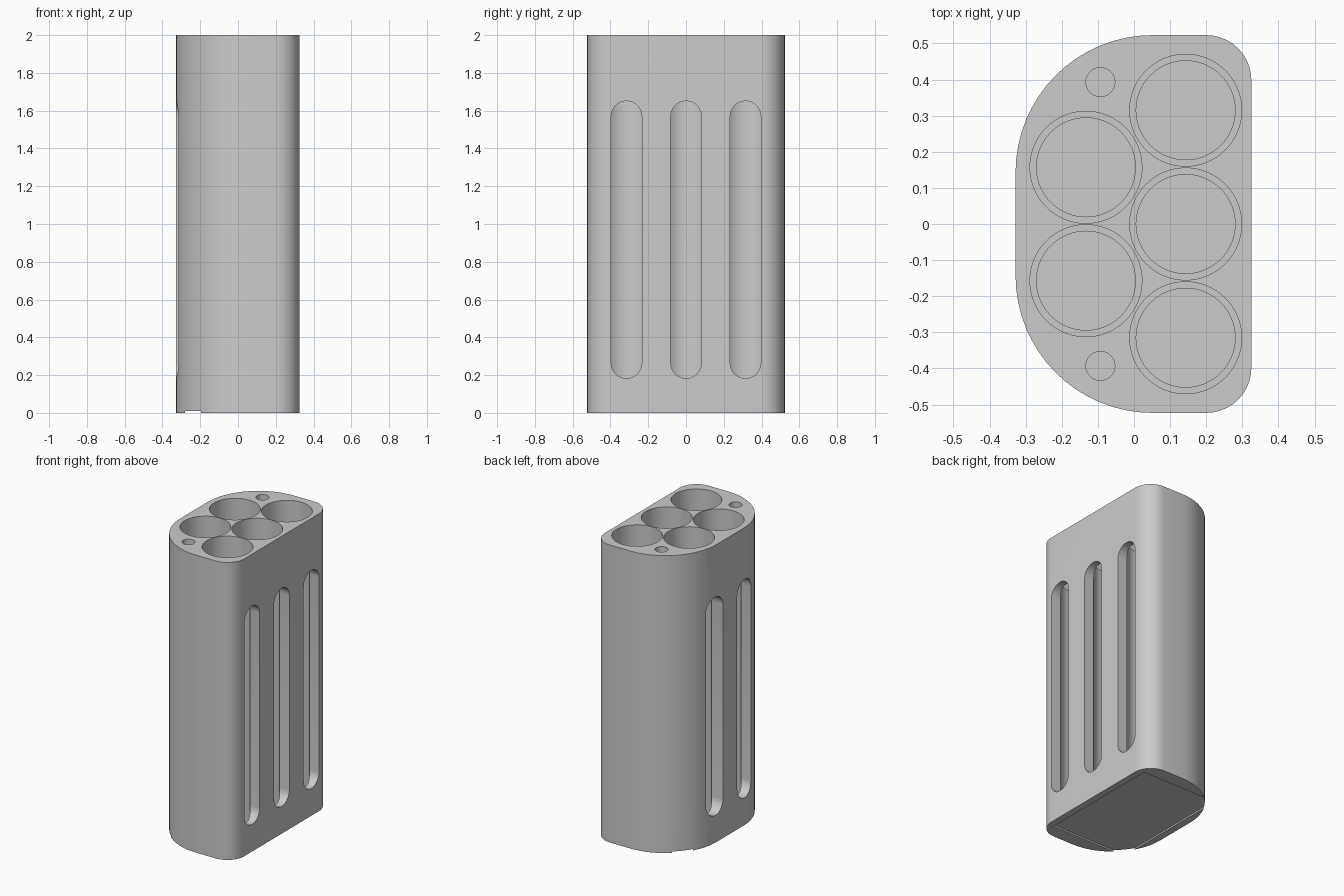
import bpy
import bmesh
from math import sin, cos, pi, radians
from mathutils import Matrix

if "Cube" in bpy.data.objects:
    bpy.data.objects.remove(bpy.data.objects["Cube"], do_unlink=True)

grey = bpy.data.materials.new("plain_grey")
grey.use_nodes = True
colour = (0.6, 0.6, 0.6, 1)
grey.diffuse_color = colour
grey.node_tree.nodes["Principled BSDF"].inputs["Base Color"].default_value = colour

HEIGHT = 2.0


def arc(cx, cy, r, start, end, steps):
    """Points along an arc, angles in degrees."""
    angles = [radians(start + (end - start) * i / steps) for i in range(steps + 1)]
    return [(cx + r * cos(a), cy + r * sin(a)) for a in angles]


def prism(name, outline, low, high, turn=None):
    """Extrude a flat outline from low to high, optionally turned."""
    bm = bmesh.new()
    face = bm.faces.new([bm.verts.new((x, y, low)) for x, y in outline])
    top = bmesh.ops.extrude_face_region(bm, geom=[face])["geom"]
    verts = [v for v in top if isinstance(v, bmesh.types.BMVert)]
    bmesh.ops.translate(bm, verts=verts, vec=(0, 0, high - low))
    if turn:
        bmesh.ops.transform(bm, matrix=turn, verts=bm.verts)
    bmesh.ops.recalc_face_normals(bm, faces=bm.faces)
    mesh = bpy.data.meshes.new(name)
    bm.to_mesh(mesh)
    bm.free()
    mesh.materials.append(grey)
    obj = bpy.data.objects.new(name, mesh)
    bpy.context.scene.collection.objects.link(obj)
    return obj


def cut(cutter):
    """Subtract a cutter from the body and throw it away."""
    bpy.context.view_layer.objects.active = body
    mod = body.modifiers.new("cut", "BOOLEAN")
    mod.operation = "DIFFERENCE"
    mod.solver = "EXACT"
    mod.object = cutter
    bpy.ops.object.modifier_apply(modifier=mod.name)
    bpy.data.objects.remove(cutter, do_unlink=True)


def bore(x, y, r, floor):
    cut(prism("bore_cutter", arc(x, y, r, 0, 354.375, 63), floor, HEIGHT + 0.1))


# Body: tight corners on one side, broad curves on the other
half = arc(0.2, 0.398, 0.125, 0, 90, 10) + arc(0.052, 0.143, 0.38, 90, 180, 16)
body = prism("battery_holder", half + [(x, -y) for x, y in reversed(half)], 0, HEIGHT)

# Cell wells: a wide mouth above a narrower bore, each opened by a side slot
wells = [(0.143, y) for y in (-0.315, 0, 0.315)] + [(-0.133, y) for y in (-0.157, 0.157)]
# maps the outline plane to y and z, and extrusion to x
to_side = Matrix(((0, 0, 1, 0), (1, 0, 0, 0), (0, 1, 0, 0), (0, 0, 0, 1)))
for x, y in wells:
    bore(x, y, 0.155, 1.72)
    bore(x, y, 0.137, 0.08)
    slot = arc(y, 1.57, 0.081, 0, 180, 16) + arc(y, 0.264, 0.081, 180, 360, 16)
    low, high = (x, 0.5) if x > 0 else (-0.5, x)
    cut(prism("slot_cutter", slot, low, high, to_side))

# Screw holes
for y in (-0.393, 0.393):
    bore(-0.093, y, 0.04, 1.8)

# Shallow recess under the base
recess = [(-0.28, -0.43), (0.28, -0.43), (0.28, 0.43), (-0.28, 0.43)]
cut(prism("base_cutter", recess, -0.1, 0.01))

bpy.ops.object.select_all(action="DESELECT")
body.select_set(True)
bpy.context.view_layer.objects.active = body
bpy.ops.object.shade_smooth_by_angle(angle=radians(30))
